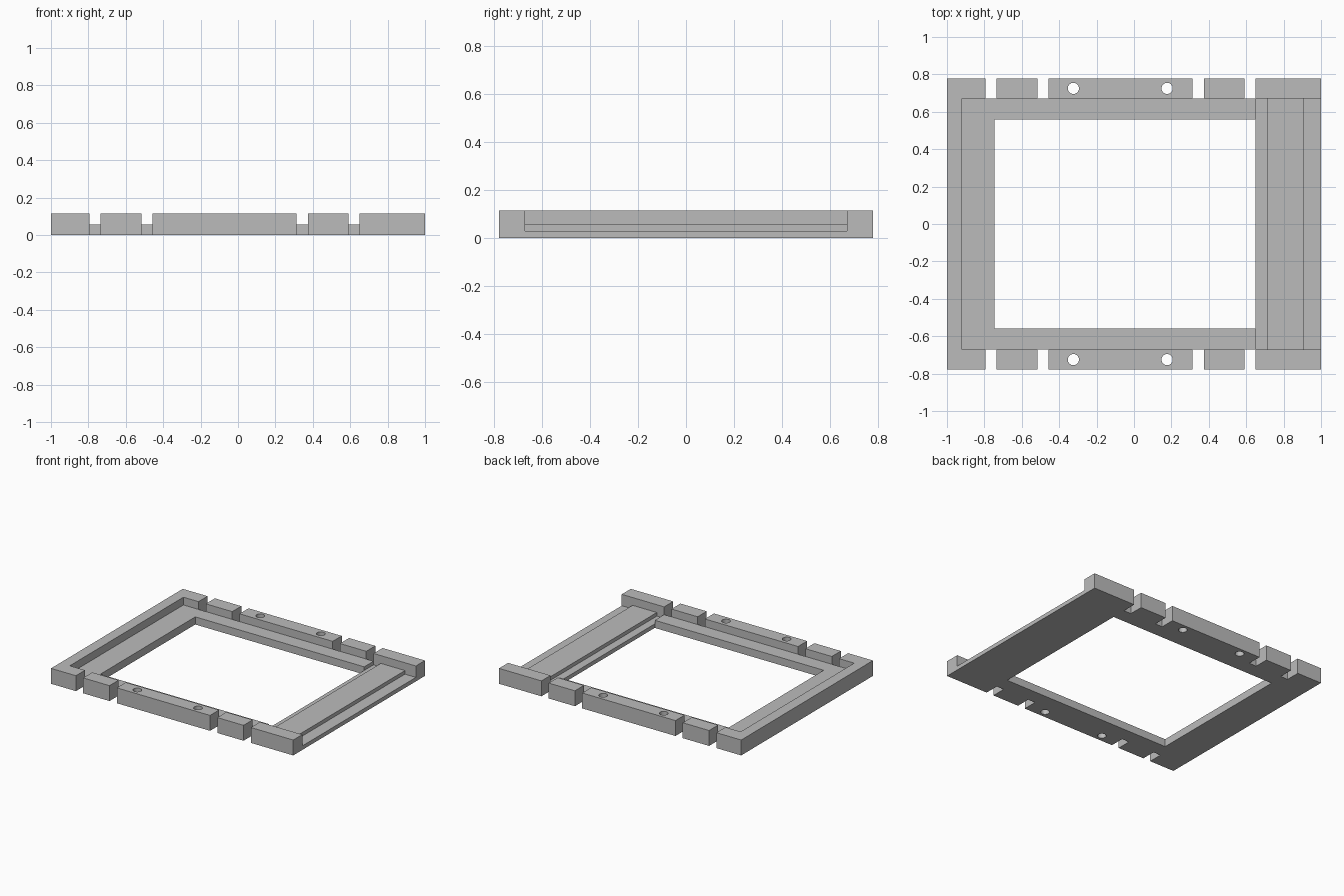
import bpy

cube = bpy.data.objects.get("Cube")
if cube:
    bpy.data.objects.remove(cube, do_unlink=True)

HALF_Y = 0.777     # outer half depth
INNER_Y = 0.67     # inner half depth between the rails
TOP = 0.115
FLOOR = 0.057      # ledge height
GROOVE = 0.03      # height of the two lowered strips

grey = bpy.data.materials.new("grey")
grey.use_nodes = True
grey.diffuse_color = (0.5, 0.5, 0.5, 1)
grey.node_tree.nodes["Principled BSDF"].inputs["Base Color"].default_value = (0.5, 0.5, 0.5, 1)


def box(name, x, y, z):
    """Box from the (low, high) span on each axis."""
    spans = (x, y, z)
    bpy.ops.mesh.primitive_cube_add(size=1, location=[(a + b) / 2 for a, b in spans])
    ob = bpy.context.object
    ob.name = name
    ob.scale = [b - a for a, b in spans]
    bpy.ops.object.transform_apply(location=True, rotation=False, scale=True)
    ob.data.materials.append(grey)
    return ob


def cut(target, cutter):
    """Subtract the cutter, then drop it."""
    cutter.hide_render = True
    mod = target.modifiers.new("cut", 'BOOLEAN')
    mod.operation = 'DIFFERENCE'
    mod.solver = 'EXACT'
    mod.object = cutter
    bpy.context.view_layer.objects.active = target
    bpy.ops.object.modifier_apply(modifier=mod.name)
    bpy.data.objects.remove(cutter, do_unlink=True)


frame = box("frame", (-1, 1), (-HALF_Y, HALF_Y), (0, TOP))

# Recess, open on the +x end
inner = (-INNER_Y, INNER_Y)
cut(frame, box("recess_cutter", (-0.92, 1.2), inner, (FLOOR, 0.3)))

# Lowered strips beside the opening and along the open end
for x in ((0.65, 0.71), (0.91, 1.2)):
    cut(frame, box("strip_cutter", x, inner, (GROOVE, 0.3)))

# Central opening
cut(frame, box("opening_cutter", (-0.745, 0.65), (-0.56, 0.56), (-0.1, 0.3)))

# Notches and screw holes through both rails
for side in (-1, 1):
    span = sorted((side * INNER_Y, side * 1.0))
    for x in (-0.765, -0.487, 0.343, 0.62):
        cut(frame, box("notch_cutter", (x - 0.03, x + 0.03), span, (-0.1, 0.3)))
    for x in (-0.324, 0.177):
        bpy.ops.mesh.primitive_cylinder_add(
            vertices=32, radius=0.03, depth=0.5, location=(x, side * 0.725, 0.05))
        hole = bpy.context.object
        hole.data.materials.append(grey)
        cut(frame, hole)

# Flat faces, single colour
frame.data.materials.clear()
frame.data.materials.append(grey)
for face in frame.data.polygons:
    face.material_index = 0
    face.use_smooth = False
